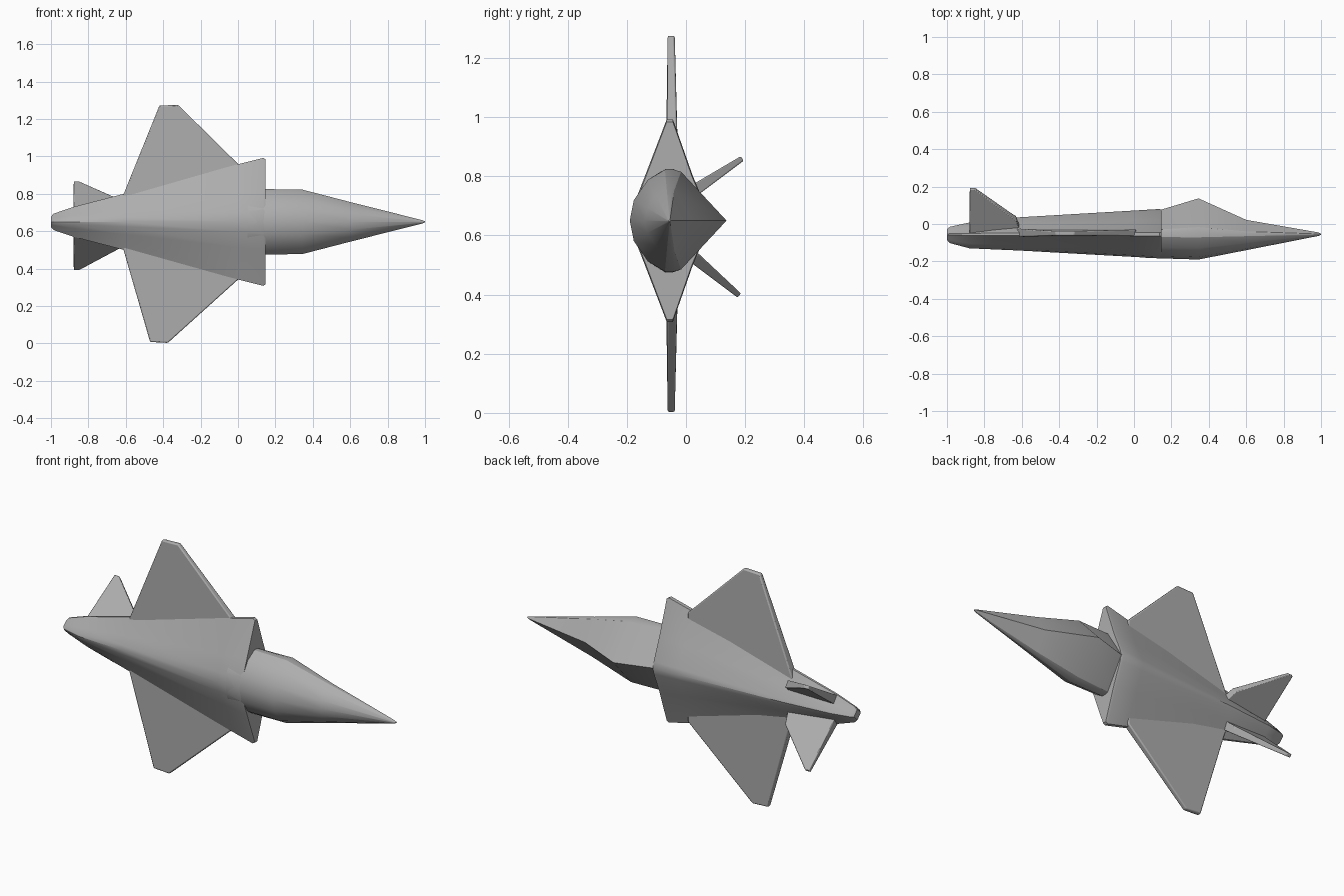
import bpy, bmesh, math
from mathutils import Vector

if "Cube" in bpy.data.objects:
    bpy.data.objects.remove(bpy.data.objects["Cube"])

grey = bpy.data.materials.new("plain grey")
grey.use_nodes = True
grey.diffuse_color = (0.42, 0.42, 0.42, 1)
grey.node_tree.nodes["Principled BSDF"].inputs["Base Color"].default_value = (0.42, 0.42, 0.42, 1)

MID_Y, MID_Z = -0.055, 0.65


def finish(name, bm, bevel=0.0):
    """Turn a bmesh into a shaded object, with optional rounded edges."""
    bmesh.ops.recalc_face_normals(bm, faces=bm.faces)
    mesh = bpy.data.meshes.new(name)
    bm.to_mesh(mesh)
    bm.free()
    mesh.materials.append(grey)
    obj = bpy.data.objects.new(name, mesh)
    bpy.context.collection.objects.link(obj)
    if bevel:
        mod = obj.modifiers.new("soft edges", "BEVEL")
        mod.width, mod.segments, mod.limit_method = bevel, 2, "ANGLE"
    bpy.ops.object.select_all(action="DESELECT")
    obj.select_set(True)
    bpy.context.view_layer.objects.active = obj
    bpy.ops.object.shade_smooth_by_angle(angle=math.radians(28))
    return obj


def loft(name, half_profile, stations, bevel=0.0):
    """Skin mirrored cross-sections; stations are (x, half width, top y, belly y)."""
    mirrored = [(-w, h) for w, h in reversed(half_profile[1:-1])]
    bm = bmesh.new()
    rings = []
    for x, half, top, belly in stations:
        ring = []
        for w, h in half_profile + mirrored:
            y = MID_Y + h * ((top - MID_Y) if h > 0 else (MID_Y - belly))
            ring.append(bm.verts.new((x, y, MID_Z + w * half)))
        rings.append(ring)
    n = len(rings[0])
    for a, b in zip(rings, rings[1:]):
        for i in range(n):
            j = (i + 1) % n
            bm.faces.new((a[i], a[j], b[j], b[i]))
    bm.faces.new(rings[0])
    bm.faces.new(rings[-1])
    return finish(name, bm, bevel)


def panel(name, outline, normal, bevel=0.006):
    """Tapered plate; outline holds (x, y, z, half thickness)."""
    normal = Vector(normal).normalized()
    bm = bmesh.new()
    sides = []
    for s in (1, -1):
        sides.append([bm.verts.new(Vector(p[:3]) + normal * p[3] * s) for p in outline])
        bm.faces.new(sides[-1])
    n = len(outline)
    for i in range(n):
        j = (i + 1) % n
        bm.faces.new((sides[0][i], sides[0][j], sides[1][j], sides[1][i]))
    return finish(name, bm, bevel)


# Wide wedge-shaped main body with a blunt tail
loft("main_body",
     [(0, 1), (0.1, 0.94), (0.45, 0.57), (1, 0.08), (1, -0.08),
      (0.44, -0.65), (0.17, -0.93), (0, -1)],
     [(-1.0, 0.028, -0.028, -0.085), (-0.985, 0.044, -0.015, -0.102),
      (-0.88, 0.08, 0.008, -0.13), (-0.61, 0.15, 0.036, -0.142),
      (0.0, 0.308, 0.072, -0.176), (0.135, 0.342, 0.08, -0.184),
      (0.148, 0.334, 0.076, -0.18)])

# Pointed nose with a ridged canopy and rounded belly
loft("nose",
     [(0, 1), (0.96, 0.2), (1, 0.08), (1, -0.12), (0.8, -0.55), (0.4, -0.9), (0, -1)],
     [(0.05, 0.175, 0.074, -0.18), (0.15, 0.175, 0.078, -0.184),
      (0.345, 0.172, 0.137, -0.19), (0.6, 0.106, 0.022, -0.14),
      (0.985, 0.009, -0.045, -0.064), (1.0, 0.003, -0.052, -0.058)])

# Swept wings: (root lead, root edge, tip lead, tip trail, trailing root)
WY = -0.047
panel("left_wing",
      [(0.02, WY, 0.75, 0.02), (0.01, WY, 0.95, 0.017), (-0.32, WY - 0.003, 1.275, 0.012),
       (-0.42, WY - 0.003, 1.272, 0.012), (-0.615, WY, 0.79, 0.022), (-0.64, WY, 0.72, 0.022)],
      (0, 1, 0))
panel("right_wing",
      [(0.02, WY, 0.55, 0.02), (0.01, WY, 0.35, 0.017), (-0.375, WY - 0.003, 0.003, 0.012),
       (-0.47, WY - 0.003, 0.008, 0.012), (-0.615, WY, 0.51, 0.022), (-0.64, WY, 0.58, 0.022)],
      (0, 1, 0))

# Canted tail fins
for name, root_z, tip_z, tip_y in (("left_tail_fin", 0.70, 0.86, 0.19),
                                   ("right_tail_fin", 0.59, 0.397, 0.18)):
    root_y = -0.05
    slope = (tip_z - root_z) / (tip_y - root_y)
    mid_y = 0.03
    panel(name,
          [(-0.60, root_y, root_z, 0.024), (-0.63, mid_y, root_z + slope * (mid_y - root_y), 0.02),
           (-0.85, tip_y, tip_z, 0.009), (-0.878, tip_y, tip_z, 0.009),
           (-0.88, root_y, root_z, 0.024)],
          (0, -slope, 1), 0.004)
